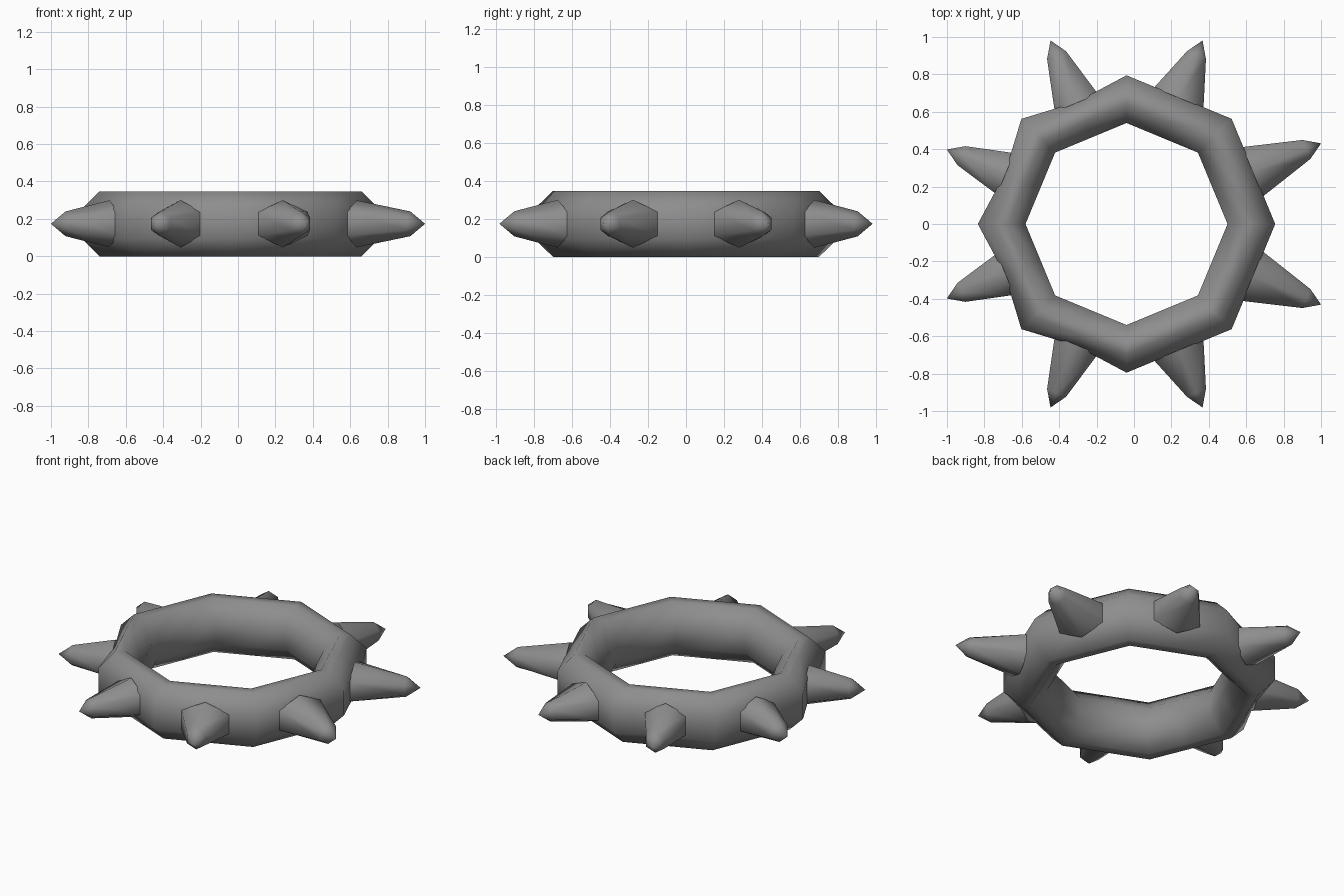
import bpy, bmesh
from math import sin, cos, pi, radians

if "Cube" in bpy.data.objects:
    bpy.data.objects.remove(bpy.data.objects["Cube"])

CX, ZC = -0.04, 0.1735  # ring centre

grey = bpy.data.materials.new("dark_grey")
grey.diffuse_color = (0.27, 0.27, 0.27, 1)
grey.use_nodes = True
grey.node_tree.nodes["Principled BSDF"].inputs["Base Color"].default_value = grey.diffuse_color


def make_object(name, bm, angle):
    bmesh.ops.recalc_face_normals(bm, faces=bm.faces[:])
    mesh = bpy.data.meshes.new(name)
    bm.to_mesh(mesh)
    bm.free()
    mesh.materials.append(grey)
    ob = bpy.data.objects.new(name, mesh)
    bpy.context.collection.objects.link(ob)
    bpy.context.view_layer.objects.active = ob
    ob.select_set(True)
    bpy.ops.object.shade_smooth_by_angle(angle=radians(angle))
    ob.select_set(False)
    return ob


def bridge(bm, a, b):
    n = len(a)
    for i in range(n):
        bm.faces.new((a[i], a[(i + 1) % n], b[(i + 1) % n], b[i]))


# Eight-sided band, slightly pressed in under the spikes on the left
profile = [(0.795, 0.08), (0.70, 0.1735), (0.635, 0.1735), (0.54, 0.08),
           (0.54, -0.08), (0.635, -0.1735), (0.70, -0.1735), (0.795, -0.08)]
bm = bmesh.new()
rings = []
for k in range(16):
    a = k * pi / 8
    flat = cos(pi / 8) if k % 2 else 1
    dent = 0.03 if k in (5, 7, 9, 11) else 0
    ring = []
    for r, z in profile:
        rr = r * flat - (dent if r > 0.75 else 0)
        ring.append(bm.verts.new((CX + rr * cos(a), rr * sin(a), ZC + z)))
    rings.append(ring)
for k in range(16):
    bridge(bm, rings[k], rings[(k + 1) % 16])
make_object("band", bm, 60)


# Six-sided spikes with a blunt shoulder below the point
def spike(name, angle, base, tip, half_width):
    a = radians(angle)
    bm = bmesh.new()
    loops = []
    for r, w, h in ((base, half_width, 0.126), (tip - 0.085, 0.055, 0.066)):
        loop = []
        for i in range(6):
            t = pi / 2 + i * pi / 3
            s = w * cos(t) / cos(pi / 6)
            loop.append(bm.verts.new((CX + r * cos(a) - s * sin(a),
                                      r * sin(a) + s * cos(a),
                                      ZC + h * sin(t))))
        loops.append(loop)
    bridge(bm, *loops)
    bm.faces.new(loops[0])
    point = bm.verts.new((CX + tip * cos(a), tip * sin(a), ZC))
    for i in range(6):
        bm.faces.new((loops[1][i], loops[1][(i + 1) % 6], point))
    make_object(name, bm, 75)


for angle, base, tip, width in ((22.5, 0.73, 1.126, 0.143),
                                (67.5, 0.73, 1.062, 0.143),
                                (112.5, 0.70, 1.062, 0.125),
                                (157.5, 0.70, 1.04, 0.12)):
    spike("spike_back", angle, base, tip, width)
    spike("spike_front", -angle, base, tip, width)
